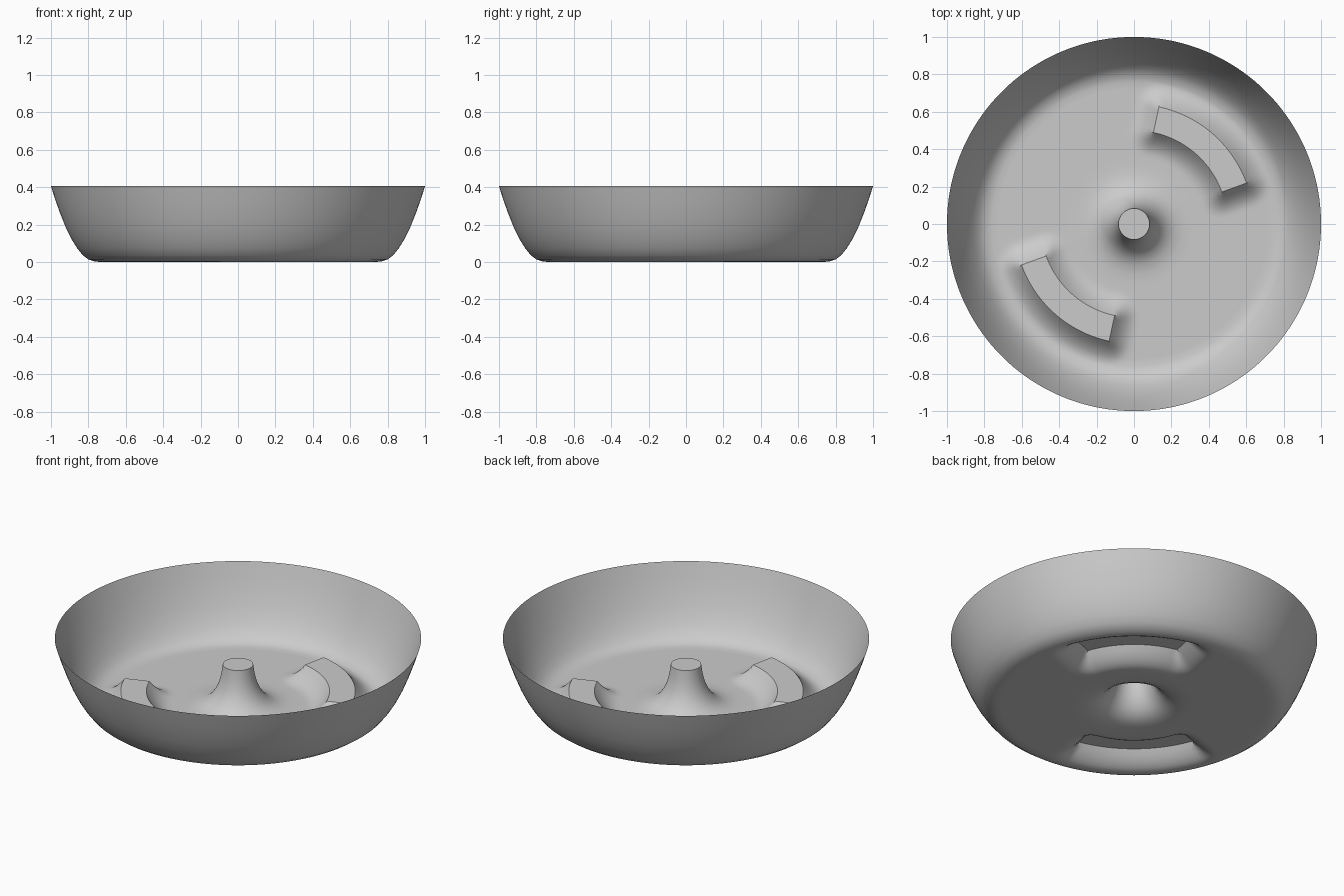
import bpy, bmesh
from math import pi, cos, sin, radians, hypot

if "Cube" in bpy.data.objects:
    bpy.data.objects.remove(bpy.data.objects["Cube"])

SEG = 180

# Radial profile (r, z): flat-topped centre boss, flat floor, rounded flaring wall
PROFILE = [(0.083, 0.25), (0.088, 0.21), (0.096, 0.17), (0.108, 0.13),
           (0.125, 0.093), (0.15, 0.057), (0.18, 0.03), (0.22, 0.011),
           (0.27, 0.002), (0.32, 0.0), (0.74, 0.0), (0.77, 0.004),
           (0.80, 0.014), (0.83, 0.036), (0.86, 0.074), (0.89, 0.122),
           (0.92, 0.183), (0.95, 0.257), (0.975, 0.327), (1.0, 0.405)]


def profile_z(r):
    for (r0, z0), (r1, z1) in zip(PROFILE, PROFILE[1:]):
        if r <= r1:
            t = max(0.0, (r - r0) / (r1 - r0))
            return z0 + t * (z1 - z0)
    return PROFILE[-1][1]


# Two curved raised ribs opposite each other, sharp on top and flaring at the foot
R_IN, R_OUT, A_MID, A_HALF = 0.50, 0.64, radians(49), radians(29)
RIB_H, FLARE = 0.088, 0.13


def rib_z(r, a):
    a = (a - A_MID + pi / 2) % pi - pi / 2
    side = max(R_IN - r, r - R_OUT, 0.0)
    end = max(abs(a) - A_HALF, 0.0) * r
    d = hypot(side, end) / FLARE
    return RIB_H * (1 - d) ** 2 if d < 1 else 0.0


# Ring radii: profile points plus finer rings through the rib zone
radii = sorted({p[0] for p in PROFILE} | {round(0.36 + 0.02 * i, 3) for i in range(21)})

bm = bmesh.new()
rings = []
for r in radii:
    ring = []
    for i in range(SEG):
        a = 2 * pi * i / SEG
        z = max(profile_z(r), rib_z(r, a))
        ring.append(bm.verts.new((r * cos(a), r * sin(a), z)))
    rings.append(ring)
for inner, outer in zip(rings, rings[1:]):
    for i in range(SEG):
        j = (i + 1) % SEG
        bm.faces.new((inner[i], outer[i], outer[j], inner[j]))
bm.faces.new(rings[0])  # boss cap

mesh = bpy.data.meshes.new("bowl")
bm.to_mesh(mesh)
bm.free()
bowl = bpy.data.objects.new("bowl", mesh)
bpy.context.collection.objects.link(bowl)
bpy.context.view_layer.objects.active = bowl
bowl.select_set(True)
bpy.ops.object.shade_smooth_by_angle(angle=radians(35))
